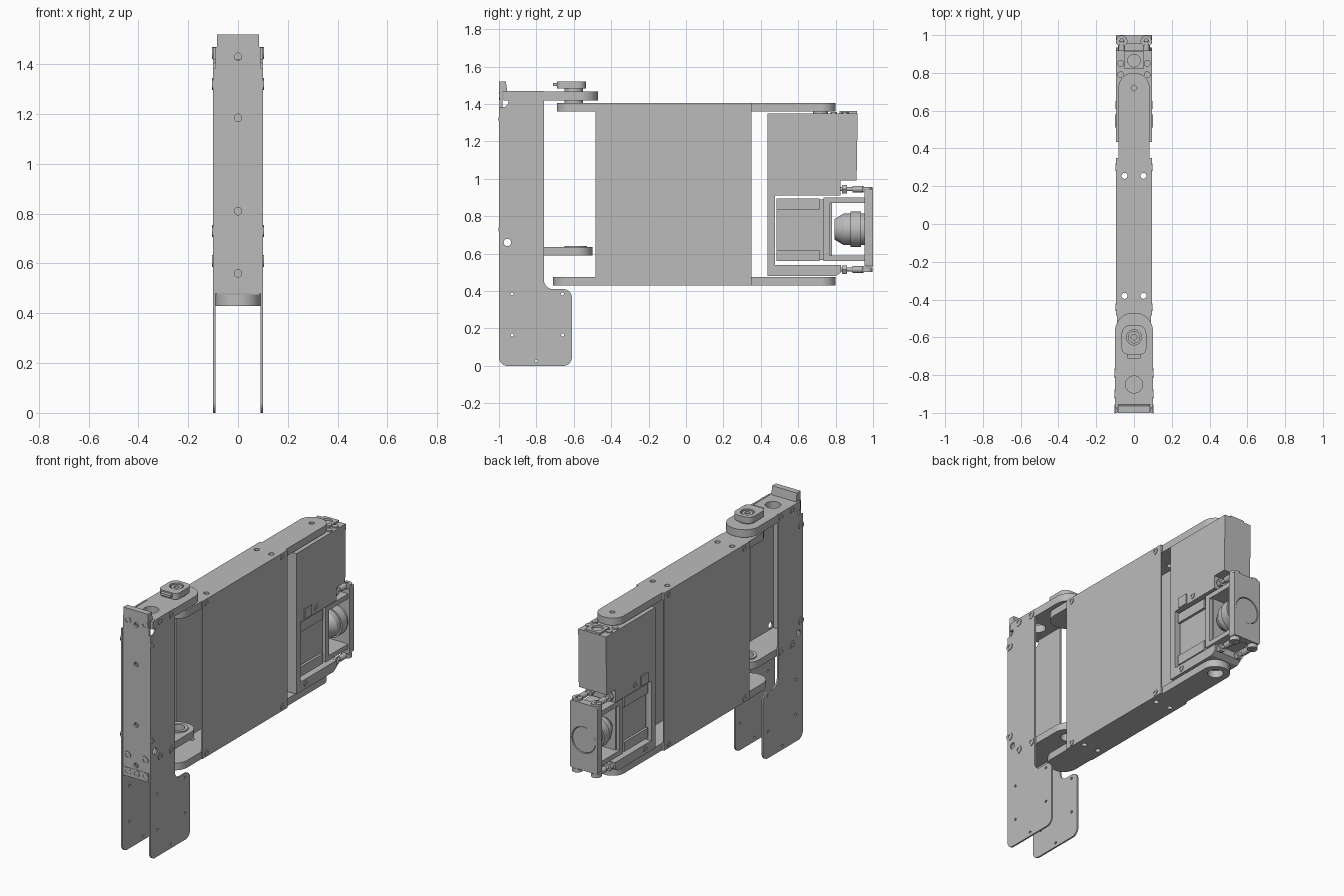
import bpy
import math
from mathutils import Matrix, Vector

if "Cube" in bpy.data.objects:
    bpy.data.objects.remove(bpy.data.objects["Cube"])

metal = bpy.data.materials.new("plain grey metal")
metal.use_nodes = True
GREY = (0.5, 0.5, 0.5, 1)
metal.diffuse_color = GREY
metal.node_tree.nodes["Principled BSDF"].inputs["Base Color"].default_value = GREY

# Profile planes: the columns are profile u, profile v and extrusion direction
SIDE = Matrix(((0, 0, 1), (1, 0, 0), (0, 1, 0)))
TOP = Matrix.Identity(3)
FRONT = Matrix(((1, 0, 0), (0, 0, -1), (0, 1, 0)))
parts = []


def circle(u, v, r, n=32):
    return [(u + r * math.cos(2 * math.pi * i / n), v + r * math.sin(2 * math.pi * i / n))
            for i in range(n)]


def rect(u0, u1, v0, v1):
    return [(u0, v0), (u1, v0), (u1, v1), (u0, v1)]


def rounded(corners, n=8):
    """Fillet each (u, v, radius) corner; a missing radius keeps it sharp."""
    out = []
    for i, c in enumerate(corners):
        p = Vector(c[:2])
        if len(c) < 3:
            out.append(tuple(p))
            continue
        a = (Vector(corners[i - 1][:2]) - p).normalized()
        b = (Vector(corners[(i + 1) % len(corners)][:2]) - p).normalized()
        half = a.angle(b) / 2
        start, end = p + a * c[2] / math.tan(half), p + b * c[2] / math.tan(half)
        mid = p + (a + b).normalized() * c[2] / math.sin(half)
        for k in range(n + 1):
            d = (start.lerp(end, k / n) - mid).normalized()
            out.append(tuple(mid + d * c[2]))
    return out


def plate(name, plane, loops, lo, hi):
    """Extrude an outline (first loop) with holes (other loops) from lo to hi."""
    curve = bpy.data.curves.new(name, "CURVE")
    curve.dimensions = "2D"
    curve.fill_mode = "BOTH"
    curve.extrude = abs(hi - lo) / 2
    for loop in loops:
        s = curve.splines.new("POLY")
        s.points.add(len(loop) - 1)
        for p, (u, v) in zip(s.points, loop):
            p.co = (u, v, 0, 1)
        s.use_cyclic_u = True
    temp = bpy.data.objects.new(name + "_curve", curve)
    bpy.context.collection.objects.link(temp)
    bpy.context.view_layer.update()
    mesh = bpy.data.meshes.new_from_object(
        temp.evaluated_get(bpy.context.evaluated_depsgraph_get()))
    bpy.data.objects.remove(temp)
    shift = plane @ Vector((0, 0, (lo + hi) / 2))
    mesh.transform(Matrix.Translation(shift) @ plane.to_4x4())
    mesh.materials.clear()
    mesh.materials.append(metal)
    ob = bpy.data.objects.new(name, mesh)
    bpy.context.collection.objects.link(ob)
    parts.append(ob)
    return ob


def box(name, x, y, z):
    return plate(name, TOP, [rect(*x, *y)], *z)


def screw(name, plane, u, v, face, out=1, r=0.024):
    """Socket head standing slightly proud of a face."""
    plate(name, plane, [circle(u, v, r), circle(u, v, r * 0.5, 6)], face, face + out * 0.004)


# Side cheeks of the upright, widening into thin paddles below
cheek = rounded([(-1, 0, 0.045), (-0.61, 0, 0.045), (-0.61, 0.41, 0.045), (-0.76, 0.41, 0.05),
                 (-0.76, 1.47), (-0.95, 1.47), (-0.95, 1.405), (-0.965, 1.385), (-1, 1.385)])
holes = [circle(y, z, 0.008, 12) for y in (-0.93, -0.66) for z in (0.165, 0.385)]
holes += [circle(-0.8, 0.025, 0.008, 12), circle(-0.955, 0.66, 0.02, 16)]
for side, tag in ((1, "left"), (-1, "right")):
    plate(tag + "_cheek", SIDE, [cheek] + holes, side * 0.09, side * 0.1)
    for y, z in ((-0.98, 1.32), (-0.9, 1.445), (-0.79, 1.445), (-0.98, 0.73),
                 (-0.9, 0.61), (-0.79, 0.61)):
        screw(tag + "_cheek_screw", SIDE, y, z, side * 0.1, side)

# Front of the upright
front_holes = [circle(0, z, 0.015) for z in (1.43, 1.185, 0.81, 0.56)]
plate("front_plate", FRONT, [rect(-0.09, 0.09, 0.48, 1.47)] + front_holes, 0.982, 0.996)
plate("top_flange", SIDE, [[(-1, 1.465), (-0.955, 1.465), (-0.963, 1.52), (-1, 1.52)]],
      -0.085, 0.085)
box("lower_front_block", (-0.088, 0.088), (-0.998, -0.96), (0.48, 0.535))
for x in (-0.06, 0.06):
    for z in (1.445, 0.61):
        screw("front_screw", FRONT, x, z, 0.996)
for x in (-0.06, 0, 0.06):
    screw("lower_front_screw", FRONT, x, 0.51, 0.998, 0.5)

# Upper and lower hinge plates of the upright
def hinge(x, back, front, r):
    return rounded([(-x, front), (x, front), (x, back, r), (-x, back, r)], 14)

plate("upper_hinge_plate", TOP, [hinge(0.1, -0.47, -0.975, 0.095), circle(0, -0.85, 0.045)],
      1.42, 1.468)
plate("lower_hinge_plate", TOP, [hinge(0.09, -0.5, -0.98, 0.085), circle(0, -0.59, 0.04)],
      0.59, 0.635)
plate("lower_hinge_ring", TOP, [circle(0, -0.59, 0.06), circle(0, -0.59, 0.04)], 0.635, 0.642)
plate("hinge_bushing", TOP, [circle(0, -0.6, 0.05)], 1.4, 1.425)

# Encoder knob above the hinge
plate("knob_base", TOP, [circle(0, -0.6, 0.05)], 1.46, 1.485)
knob = rounded([(-0.065, -0.69, 0.03), (0.065, -0.69, 0.03), (0.065, -0.535, 0.045),
                (-0.065, -0.535, 0.045)])
plate("knob_body", TOP, [knob, circle(0, -0.6, 0.04)], 1.482, 1.52)
plate("knob_hub", TOP, [circle(0, -0.6, 0.032), circle(0, -0.6, 0.015)], 1.482, 1.515)
box("knob_tab", (-0.035, 0.035), (-0.712, -0.685), (1.497, 1.512))

# Hollow middle link: two long arms and two side panels
bolts = [circle(x, y, 0.016, 20) for x in (-0.05, 0.05) for y in (-0.38, 0.255)]


def arm(front):
    return rounded([(-0.09, front, 0.085), (0.09, front, 0.085), (0.09, 0.35), (0.082, 0.35),
                    (0.082, 0.8, 0.078), (-0.082, 0.8, 0.078), (-0.082, 0.35),
                    (-0.09, 0.35)], 14)

plate("upper_arm", TOP, [arm(-0.69), circle(0, 0.72, 0.015)] + bolts, 1.36, 1.405)
plate("lower_arm", TOP, [arm(-0.71), circle(0, 0.72, 0.045)] + bolts, 0.43, 0.475)
box("upper_arm_rear_lug", (-0.082, -0.06), (0.35, 0.68), (1.36, 1.405))
for side, tag in ((1, "left"), (-1, "right")):
    plate(tag + "_panel", SIDE, [rect(-0.485, 0.35, 0.43, 1.405)], side * 0.086, side * 0.095)
    for y in (-0.44, 0.3):
        for z in (0.455, 1.382):
            screw(tag + "_panel_screw", SIDE, y, z, side * 0.095, side, 0.02)

# Rear housing with an open bay for the motor
housing = [(0.435, 0.48), (0.8, 0.48), (0.83, 0.5), (0.83, 0.54), (0.475, 0.54), (0.475, 0.91),
           (0.825, 0.91), (0.825, 0.99), (0.912, 0.99), (0.918, 1.35), (0.435, 1.35)]
plate("rear_housing", SIDE, [housing], -0.095, 0.095)
plate("upper_pivot", TOP, [circle(0, 0.72, 0.04)], 1.345, 1.365)
plate("rear_cap", TOP, [rect(-0.05, 0.05, 0.82, 0.915), circle(0, 0.865, 0.033)], 1.345, 1.362)
for side, tag in ((1, "left"), (-1, "right")):
    box(tag + "_bay_clip", sorted((side * 0.09, side * 0.1)), (0.51, 0.58), (0.915, 0.98))
    for y, z in ((0.63, 0.945), (0.53, 0.512)):
        screw(tag + "_bay_screw", SIDE, y, z, side * 0.095, side, 0.02)
    for y in (0.79, 0.85):
        plate(tag + "_cap_boss", TOP, [circle(side * 0.07, y, 0.018)], 1.345, 1.358)

# Motor and the yoke that carries the back plate
box("motor_body", (-0.065, 0.065), (0.485, 0.78), (0.565, 0.89))
for z in ((0.56, 0.62), (0.835, 0.895)):
    box("motor_rail", (-0.08, 0.08), (0.485, 0.715), z)
yoke = rect(0.735, 0.97, 0.56, 0.9)
plate("yoke_frame", SIDE, [yoke, rect(0.77, 0.955, 0.59, 0.87)], -0.085, 0.085)
back = rounded([(-0.095, 0.53, 0.012), (0.095, 0.53, 0.012), (0.095, 0.945, 0.012),
                (-0.095, 0.945, 0.012)])
plate("back_plate", FRONT, [back, circle(0, 0.72, 0.082)], -0.955, -1.0)
plate("back_disc", FRONT, [circle(0, 0.72, 0.078)], -0.955, -0.996)
box("back_ledge", (-0.085, 0.085), (0.99, 0.999), (0.87, 0.876))

# Round coupling inside the yoke, tapered toward the motor
bpy.ops.mesh.primitive_cone_add(vertices=48, radius1=0.055, radius2=0.085, depth=0.05,
                                location=(0, 0.82, 0.73), rotation=(-math.pi / 2, 0, 0))
taper = bpy.context.object
taper.name = "coupling_taper"
taper.data.materials.append(metal)
parts.append(taper)
plate("coupling", FRONT, [circle(0, 0.73, 0.085, 48)], -0.845, -0.965)
plate("coupling_collar", FRONT, [circle(0, 0.73, 0.095, 48)], -0.88, -0.935)

# Four adjusting rods with nuts and upright end caps
for x in (-0.065, 0.065):
    for z, out in ((0.945, 1), (0.515, -1)):
        plate("rod", FRONT, [circle(x, z, 0.011, 16)], -0.82, -0.97)
        plate("rod_nut", FRONT, [circle(x, z, 0.026, 6)], -0.835, -0.86)
        plate("rod_sleeve", FRONT, [circle(x, z, 0.018, 16)], -0.89, -0.95)
        plate("rod_cap", TOP, [circle(x, 0.968, 0.03), circle(x, 0.968, 0.012, 6)],
              z - out * 0.012, z + out * 0.012)

# Smooth curved walls while keeping edges crisp
bpy.ops.object.select_all(action="DESELECT")
for ob in parts:
    ob.select_set(True)
bpy.context.view_layer.objects.active = parts[0]
bpy.ops.object.shade_smooth_by_angle(angle=math.radians(30))
